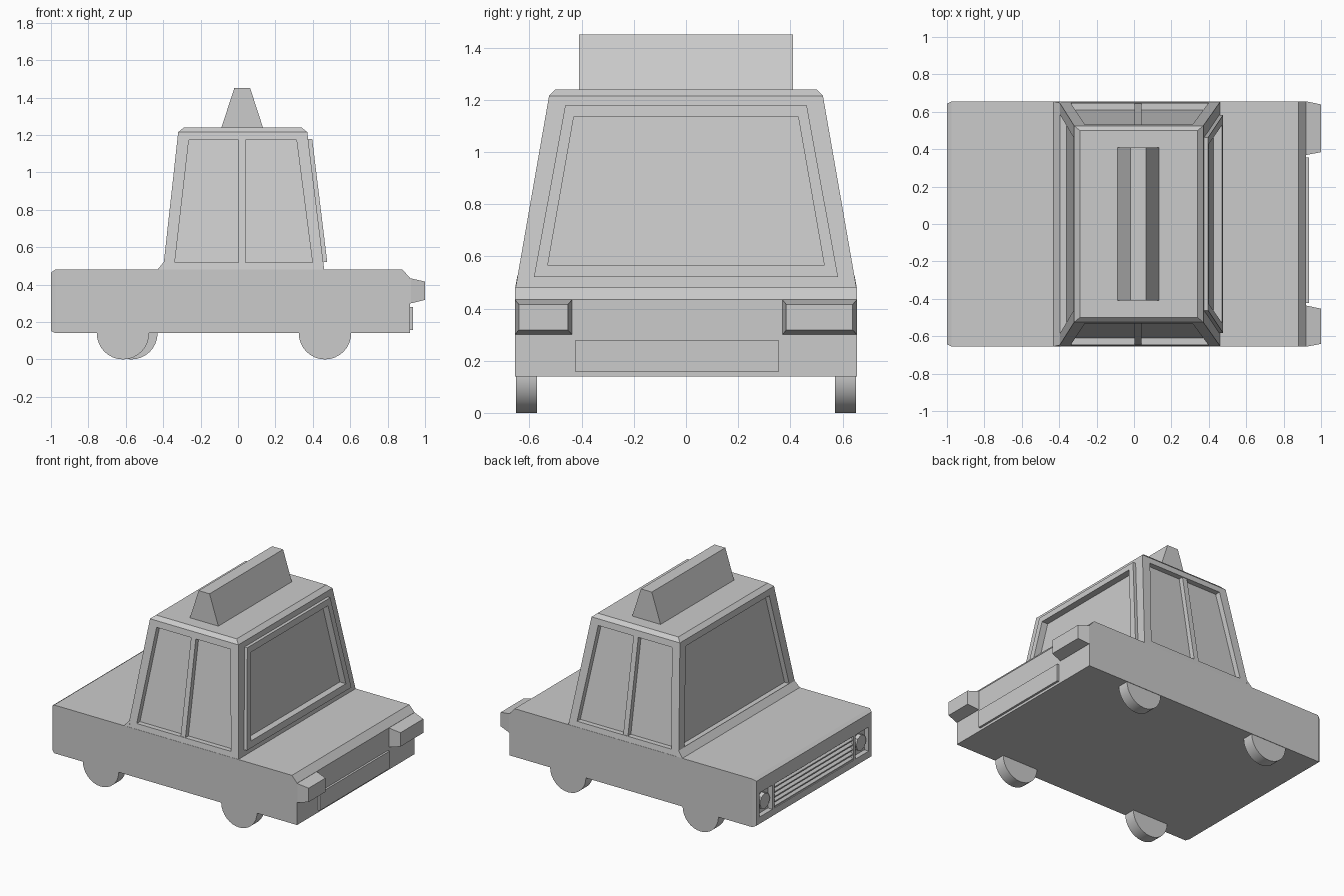
import bpy, bmesh, math

if "Cube" in bpy.data.objects:
    bpy.data.objects.remove(bpy.data.objects["Cube"])


def loft(name, rings):
    """Solid through a series of loops with equal point counts."""
    bm = bmesh.new()
    loops = [[bm.verts.new(p) for p in ring] for ring in rings]
    n = len(loops[0])
    for a, b in zip(loops, loops[1:]):
        for i in range(n):
            j = (i + 1) % n
            bm.faces.new((a[i], a[j], b[j], b[i]))
    bm.faces.new(loops[0])
    bm.faces.new(loops[-1])
    bmesh.ops.recalc_face_normals(bm, faces=bm.faces)
    mesh = bpy.data.meshes.new(name)
    bm.to_mesh(mesh)
    bm.free()
    ob = bpy.data.objects.new(name, mesh)
    bpy.context.collection.objects.link(ob)
    return ob


def cut(target, cutter):
    cutter.hide_render = True
    mod = target.modifiers.new("cut", 'BOOLEAN')
    mod.operation = 'DIFFERENCE'
    mod.solver = 'EXACT'
    mod.object = cutter
    bpy.context.view_layer.objects.active = target
    bpy.ops.object.modifier_apply(modifier=mod.name)
    bpy.data.objects.remove(cutter)


def rect_z(x0, x1, y0, y1, z):
    return [(x0, y0, z), (x1, y0, z), (x1, y1, z), (x0, y1, z)]


def rect_x(x, y0, y1, z0, z1):
    return [(x, y0, z0), (x, y1, z0), (x, y1, z1), (x, y0, z1)]


def cylinder(name, r, depth, loc, rot, sides):
    bpy.ops.mesh.primitive_cylinder_add(vertices=sides, radius=r, depth=depth,
                                        location=loc, rotation=rot)
    ob = bpy.context.object
    ob.name = name
    return ob


# cabin wall positions at a given height
def side_y(z): return 0.655 - 0.177 * (z - 0.48)
def rear_x(z): return 0.46 - 0.122 * (z - 0.48)
def front_x(z): return -0.40 + 0.109 * (z - 0.48)


W = 0.655

# lower body with chamfered nose and sloped tail edge
body = loft("body", [rect_x(-1.0, -W + 0.012, W - 0.012, 0.152, 0.465),
                     rect_x(-0.977, -W, W, 0.14, 0.48),
                     rect_x(0.88, -W, W, 0.14, 0.48),
                     rect_x(0.92, -W, W, 0.14, 0.435)])
# nose recesses for the grille and lamps
for y0, y1 in ((-0.44, 0.44), (0.465, 0.61), (-0.61, -0.465)):
    cut(body, loft("cutter", [rect_x(-1.1, y0, y1, 0.20, 0.37),
                              rect_x(-0.965, y0, y1, 0.20, 0.37)]))

# grille slats
for i in range(5):
    z = 0.2 + i * 0.034
    prof = [(-0.96, z), (-0.993, z), (-0.993, z + 0.008), (-0.96, z + 0.032)]
    loft(f"grille_slat_{i}", [[(x, y, h) for x, h in prof] for y in (-0.44, 0.44)])

# cabin
cabin = loft("cabin", [
    rect_z(-0.402, 0.462, -W, W, 0.47),
    rect_z(front_x(1.215), rear_x(1.215), -side_y(1.215), side_y(1.215), 1.215),
    rect_z(-0.29, 0.34, -0.50, 0.50, 1.24)])

# side windows with centre pillars
zb, zt = 0.517, 1.172
for s, side in ((-1, "left"), (1, "right")):
    def window(d):
        return [(-0.338, s * (side_y(zb) + d), zb), (0.398, s * (side_y(zb) + d), zb),
                (0.313, s * (side_y(zt) + d), zt), (-0.263, s * (side_y(zt) + d), zt)]
    cut(cabin, loft("cutter", [window(0.05), window(-0.038)]))
    loft(f"{side}_window_pillar",
         [[(0.003, s * (side_y(z) - 0.045), z), (0.003, s * (side_y(z) - 0.005), z),
           (0.04, s * (side_y(z) - 0.005), z), (0.04, s * (side_y(z) - 0.045), z)]
          for z in (zb - 0.005, zt + 0.005)])


def end_quad(wall, d, yb, yt, z0, z1):
    return [(wall(z0) + d, -yb, z0), (wall(z0) + d, yb, z0),
            (wall(z1) + d, yt, z1), (wall(z1) + d, -yt, z1)]


# windscreen recess
cut(cabin, loft("cutter", [end_quad(front_x, -0.05, 0.585, 0.465, 0.525, 1.172),
                           end_quad(front_x, 0.035, 0.585, 0.465, 0.525, 1.172)]))

# rear window: opening in the cabin and raised frame around it
inner = (0.53, 0.43, 0.565, 1.135)
outer = (0.583, 0.463, 0.52, 1.178)
frame = loft("rear_window_frame", [end_quad(rear_x, -0.01, *outer),
                                   end_quad(rear_x, 0.022, *outer)])
cut(frame, loft("cutter", [end_quad(rear_x, -0.05, *inner), end_quad(rear_x, 0.05, *inner)]))
cut(cabin, loft("cutter", [end_quad(rear_x, -0.025, *inner), end_quad(rear_x, 0.05, *inner)]))

# sloped strip at the foot of the windscreen
loft("windscreen_cowl", [[(-0.432, y, 0.478), (-0.39, y, 0.478), (-0.39, y * 0.988, 0.522),
                          (-0.396, y * 0.988, 0.522)] for y in (-W, W)])

# roof sign
loft("roof_sign", [rect_z(-0.09, 0.135, -0.41, 0.41, 1.235),
                   rect_z(-0.02, 0.065, -0.41, 0.41, 1.45)])

# tail lamps, tapering outward
for name, y0, y1 in (("left_tail_lamp", -W, -0.437), ("right_tail_lamp", 0.37, W)):
    loft(name, [rect_x(0.91, y0, y1, 0.30, 0.435),
                rect_x(0.925, y0, y1, 0.30, 0.433),
                rect_x(1.0, y0 + 0.014, y1 - 0.016, 0.318, 0.416)])

# rear panel
loft("rear_panel", [rect_x(0.91, -0.423, 0.355, 0.157, 0.28),
                    rect_x(0.935, -0.423, 0.355, 0.157, 0.28)])

# headlamps
for s in (-1, 1):
    cylinder("headlamp", 0.056, 0.035, (-0.975, s * 0.537, 0.285), (0, math.pi / 2, 0), 8)

# wheels
for x, s in ((-0.615, -1), (-0.57, 1), (0.465, -1), (0.465, 1)):
    cylinder("wheel", 0.14, 0.08, (x, s * 0.612, 0.14), (math.pi / 2, 0, 0), 32)
    bpy.ops.object.shade_smooth_by_angle()
